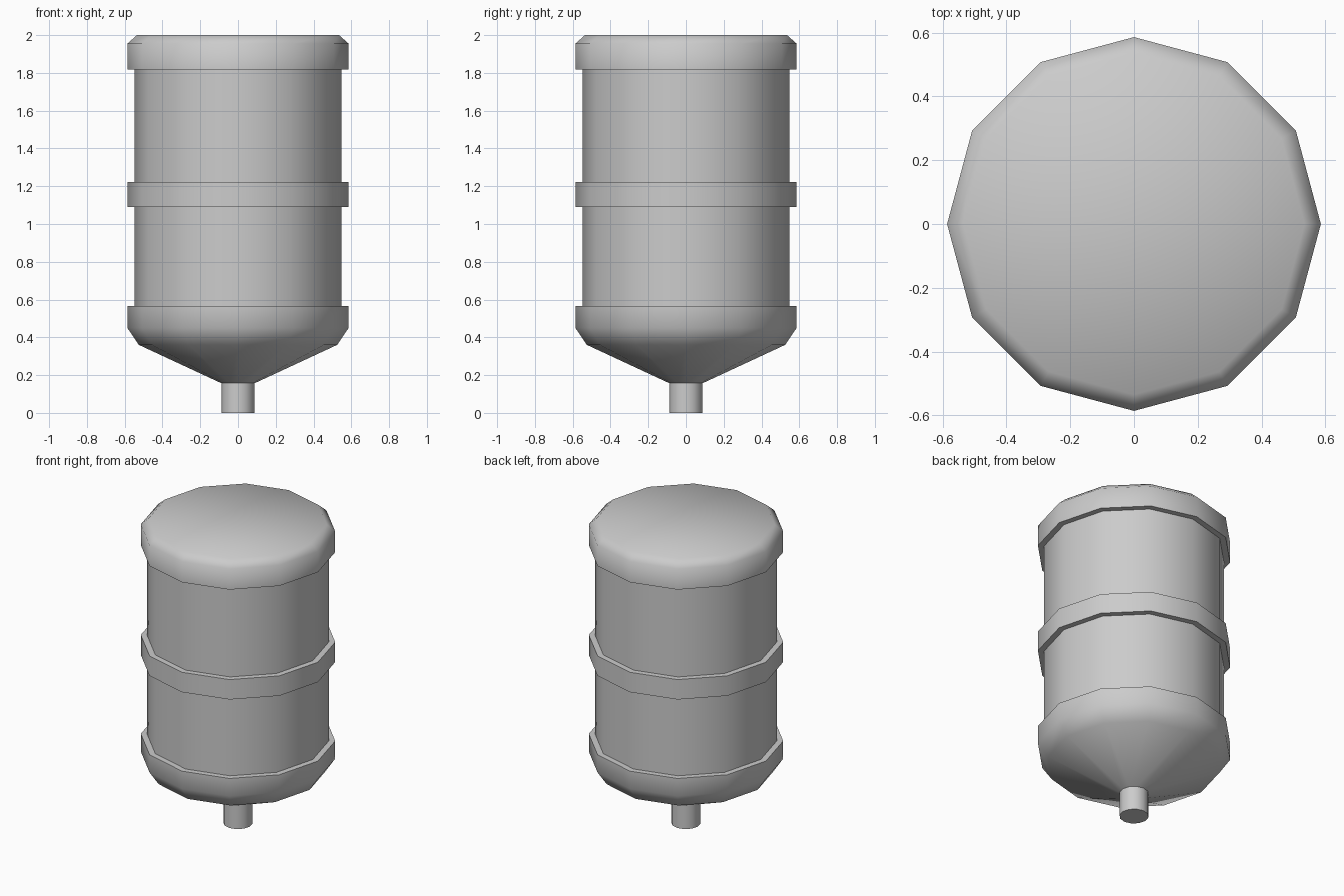
import bpy, bmesh
from math import cos, sin, pi, radians

if "Cube" in bpy.data.objects:
    bpy.data.objects.remove(bpy.data.objects["Cube"])

SIDES = 12


def lathe(name, profile, cap_bottom=False, cap_top=False):
    """Spin a (radius, z) profile, bottom to top, around the z axis."""
    bm = bmesh.new()
    rings = [[bm.verts.new((r * cos(2 * pi * i / SIDES), r * sin(2 * pi * i / SIDES), z))
              for i in range(SIDES)] for r, z in profile]
    for a, b in zip(rings, rings[1:]):
        for i in range(SIDES):
            j = (i + 1) % SIDES
            bm.faces.new((a[i], a[j], b[j], b[i]))
    if cap_bottom:
        bm.faces.new(rings[0][::-1])
    if cap_top:
        centre = bm.verts.new((0, 0, profile[-1][1]))
        for i in range(SIDES):
            bm.faces.new((rings[-1][i], rings[-1][(i + 1) % SIDES], centre))
    mesh = bpy.data.meshes.new(name)
    bm.to_mesh(mesh)
    bm.free()
    obj = bpy.data.objects.new(name, mesh)
    bpy.context.collection.objects.link(obj)
    bpy.ops.object.select_all(action='DESELECT')
    obj.select_set(True)
    bpy.context.view_layer.objects.active = obj
    bpy.ops.object.shade_smooth_by_angle(angle=radians(50))
    return obj


R_BODY, R_BAND, R_SPOUT = 0.548, 0.586, 0.088

# Tank: funnel base, lower rim, wall, middle band, wall, rounded lid
lathe("tank_body", [
    (R_SPOUT, 0.157), (0.525, 0.36), (R_BAND, 0.45), (R_BAND, 0.567),
    (R_BODY, 0.567), (R_BODY, 1.09),
    (R_BAND, 1.09), (R_BAND, 1.222),
    (R_BODY, 1.222), (R_BODY, 1.818),
    (R_BAND, 1.818), (R_BAND, 1.955), (0.535, 2.0),
], cap_top=True)

# Drain spout under the funnel
lathe("drain_spout", [(R_SPOUT, 0.0), (R_SPOUT, 0.157)], cap_bottom=True)
